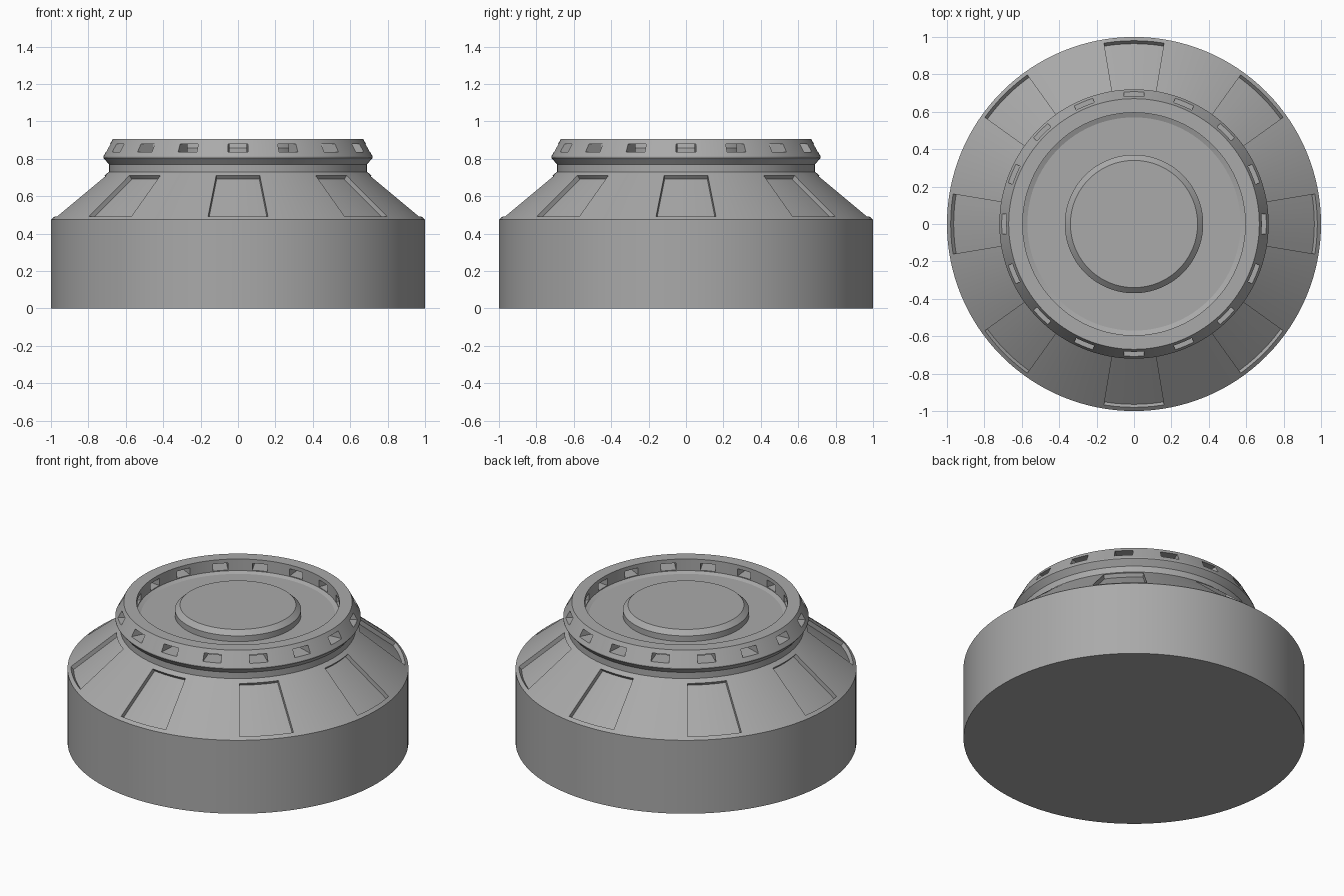
import bpy, bmesh
from math import sin, cos, pi, radians

if "Cube" in bpy.data.objects:
    bpy.data.objects.remove(bpy.data.objects["Cube"])

grey = bpy.data.materials.new("plain_grey")
grey.use_nodes = True
colour = (0.4, 0.4, 0.4, 1)
grey.diffuse_color = colour
grey.node_tree.nodes["Principled BSDF"].inputs["Base Color"].default_value = colour


def finish(bm, name):
    bmesh.ops.remove_doubles(bm, verts=bm.verts, dist=1e-5)
    bmesh.ops.recalc_face_normals(bm, faces=bm.faces)
    mesh = bpy.data.meshes.new(name)
    bm.to_mesh(mesh)
    bm.free()
    mesh.materials.append(grey)
    obj = bpy.data.objects.new(name, mesh)
    bpy.context.collection.objects.link(obj)
    return obj


def lathe(name, profile, segments=128):
    """Turn an open (radius, z) profile, capping its two ends."""
    bm = bmesh.new()
    rings = [[bm.verts.new((r * cos(2 * pi * i / segments), r * sin(2 * pi * i / segments), z))
              for i in range(segments)] for r, z in profile]
    for a, b in zip(rings, rings[1:]):
        for i in range(segments):
            j = (i + 1) % segments
            bm.faces.new((a[i], a[j], b[j], b[i]))
    bm.faces.new(rings[0])
    bm.faces.new(rings[-1])
    return finish(bm, name)


def sector_cutters(name, profile, count, half_angle, steps=6):
    """Evenly spaced solid sectors swept from a closed (radius, z) profile."""
    bm = bmesh.new()
    for k in range(count):
        sections = []
        for s in range(steps + 1):
            a = 2 * pi * k / count + half_angle * (2 * s / steps - 1)
            sections.append([bm.verts.new((r * cos(a), r * sin(a), z)) for r, z in profile])
        for a, b in zip(sections, sections[1:]):
            for i in range(len(profile)):
                j = (i + 1) % len(profile)
                bm.faces.new((a[i], a[j], b[j], b[i]))
        bm.faces.new(sections[0])
        bm.faces.new(sections[-1])
    obj = finish(bm, name)
    obj.hide_render = True
    return obj


def cut(target, cutter):
    mod = target.modifiers.new("cut", 'BOOLEAN')
    mod.operation = 'DIFFERENCE'
    mod.solver = 'EXACT'
    mod.object = cutter
    bpy.context.view_layer.objects.active = target
    bpy.ops.object.modifier_apply(modifier=mod.name)
    bpy.data.objects.remove(cutter)


# Drum, sloping shoulder, neck, flared rim and dished top with a raised disc
body = lathe("turret_body", [
    (1, 0), (1, 0.475), (0.69, 0.73), (0.69, 0.77), (0.72, 0.805), (0.72, 0.812),
    (0.67, 0.905), (0.595, 0.905), (0.595, 0.83), (0.57, 0.82),
    (0.37, 0.82), (0.37, 0.857), (0.34, 0.885)])

# Eight shallow panels sunk into the shoulder
slope = [(0.98, 0.491), (0.714, 0.71)]
depth = 0.025
nx, nz = 0.635, 0.772
panel = [(r - nx * depth, z - nz * depth) for r, z in slope]
panel += [(r + nx * depth, z + nz * depth) for r, z in reversed(slope)]
cut(body, sector_cutters("panel_cutters", panel, 8, radians(9.4)))

# Sixteen windows through the rim wall
window = [(0.55, 0.835), (0.8, 0.835), (0.8, 0.88), (0.55, 0.88)]
cut(body, sector_cutters("window_cutters", window, 16, radians(4.4), 2))

bpy.ops.object.select_all(action='DESELECT')
body.select_set(True)
bpy.context.view_layer.objects.active = body
bpy.ops.object.shade_smooth_by_angle(angle=radians(20))
